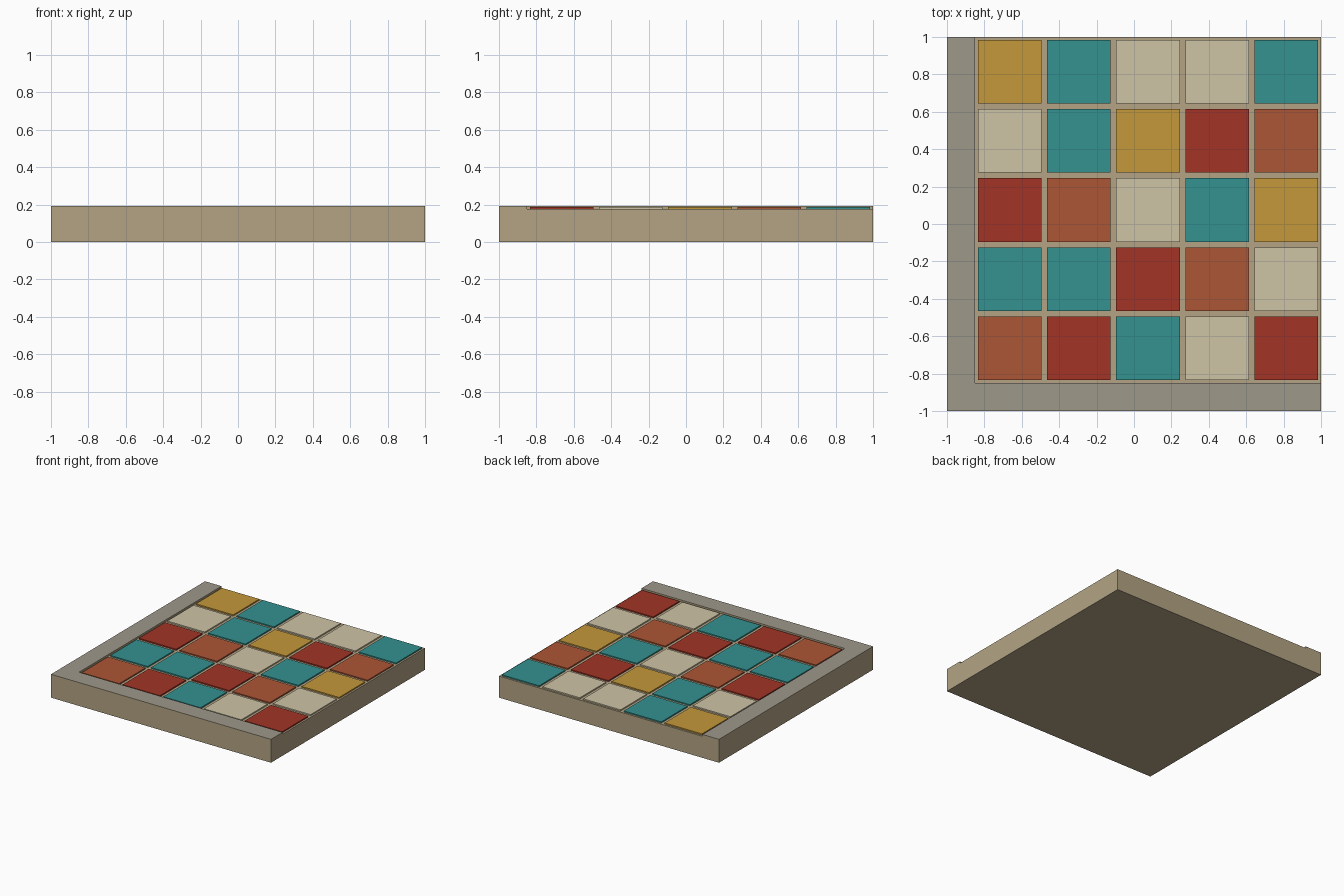
import bpy, bmesh

if "Cube" in bpy.data.objects:
    bpy.data.objects.remove(bpy.data.objects["Cube"])

BASE_TOP, TILE_TOP, RIM_TOP = 0.177, 0.187, 0.192
INNER = -0.85            # inner edge of the raised border
CELL, TILE = 0.37, 0.34  # tile pitch and tile width


def material(name, rgb):
    m = bpy.data.materials.new(name)
    lin = [((c / 255 + 0.055) / 1.055) ** 2.4 for c in rgb]
    m.diffuse_color = (*lin, 1)
    m.use_nodes = True
    m.node_tree.nodes["Principled BSDF"].inputs["Base Color"].default_value = m.diffuse_color
    return m


def prism(name, outline, z0, z1, mats):
    """Extrude an outline upwards; a second material colours the top face."""
    bm = bmesh.new()
    face = bm.faces.new([bm.verts.new((x, y, z0)) for x, y in outline])
    ext = bmesh.ops.extrude_face_region(bm, geom=[face], use_keep_orig=True)
    verts = [g for g in ext["geom"] if isinstance(g, bmesh.types.BMVert)]
    bmesh.ops.translate(bm, verts=verts, vec=(0, 0, z1 - z0))
    bmesh.ops.recalc_face_normals(bm, faces=bm.faces)
    me = bpy.data.meshes.new(name)
    for m in mats:
        me.materials.append(m)
    if len(mats) > 1:
        for f in bm.faces:
            f.material_index = 1 if f.normal.z > 0.5 else 0
    bm.to_mesh(me)
    bm.free()
    ob = bpy.data.objects.new(name, me)
    bpy.context.collection.objects.link(ob)
    return ob


def rect(x0, y0, x1, y1):
    return [(x0, y0), (x1, y0), (x1, y1), (x0, y1)]


grout = material("grout", (179, 164, 133))
stone = material("stone", (158, 152, 138))
glaze = {
    "O": material("ochre", (196, 152, 58)),
    "T": material("teal", (52, 146, 144)),
    "C": material("cream", (207, 196, 166)),
    "R": material("red", (162, 52, 38)),
    "K": material("terracotta", (172, 86, 54)),
}

# Slab whose top shows as grout between the tiles
prism("floor_slab", rect(-1, -1, 1, 1), 0, BASE_TOP, [grout])

# L-shaped raised border along the front and left edges
prism("corner_border",
      [(-1, -1), (1, -1), (1, INNER), (INNER, INNER), (INNER, 1), (-1, 1)],
      BASE_TOP, RIM_TOP, [grout, stone])

# Coloured tiles, listed from the back row to the front row
pattern = ["OTCCT", "CTORK", "RKCTO", "TTRKC", "KRTCR"]
for r, row in enumerate(pattern):
    for c, key in enumerate(row):
        x = INNER + CELL * (c + 0.5)
        y = 1 - CELL * (r + 0.5)
        h = TILE / 2
        prism(f"tile_{r}_{c}", rect(x - h, y - h, x + h, y + h),
              BASE_TOP, TILE_TOP, [glaze[key]])
